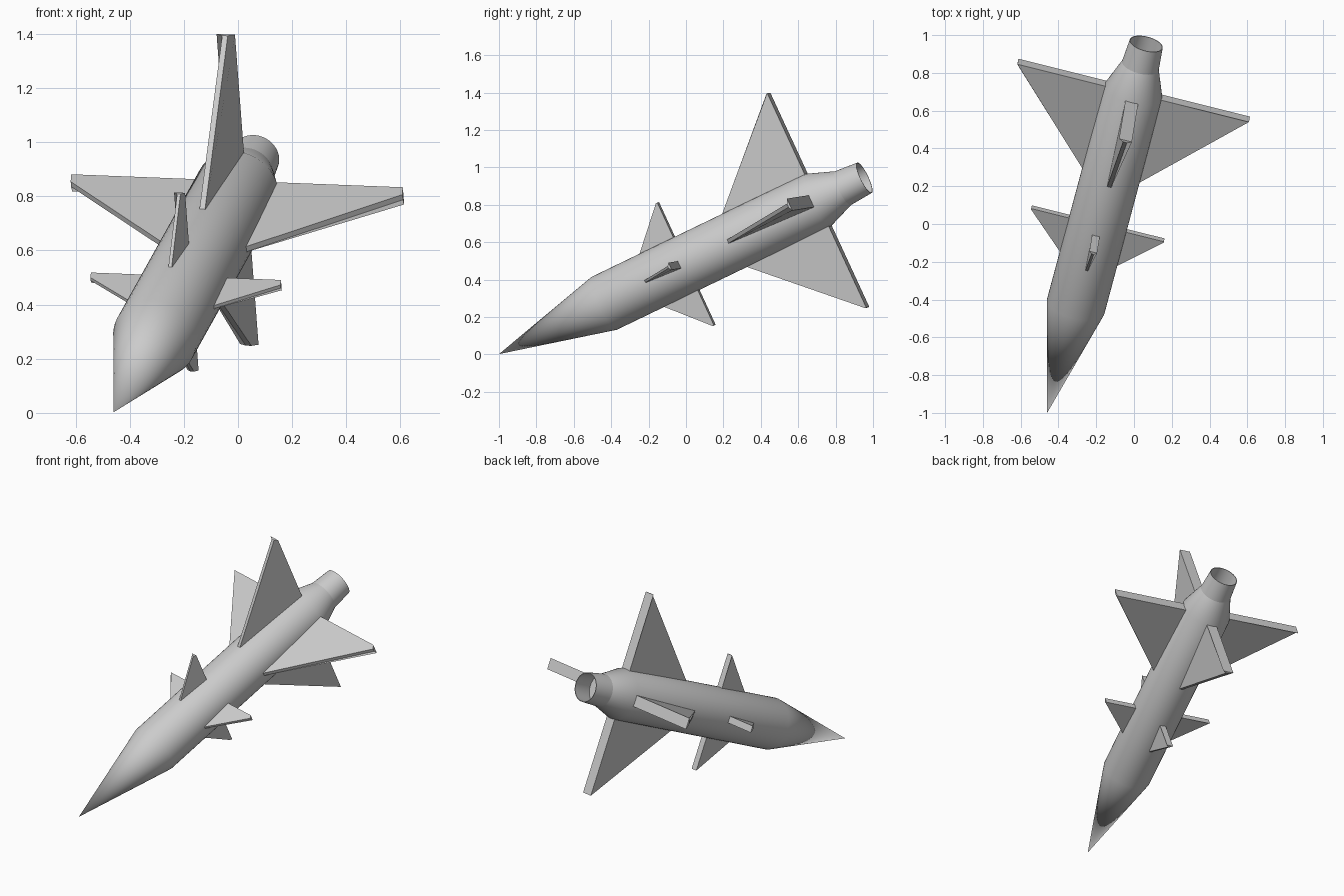
import bpy, bmesh, math
from mathutils import Vector, Matrix

if "Cube" in bpy.data.objects:
    bpy.data.objects.remove(bpy.data.objects["Cube"])

# Flight axis, with a slight roll: local X = fin right, Y = towards tail, Z = fin up
NOSE = Vector((-0.46, -1.0, 0.002))
axis = Vector((0.525, 1.955, 0.943)).normalized()
right = axis.cross(Vector((0, 0, 1))).normalized()
right = Matrix.Rotation(math.radians(2.4), 3, axis) @ right
up = right.cross(axis)
FRAME = Matrix((right, axis, up)).transposed().to_4x4()
FRAME.translation = NOSE


def finish(name, bm, smooth=False):
    bmesh.ops.recalc_face_normals(bm, faces=bm.faces)
    me = bpy.data.meshes.new(name)
    bm.to_mesh(me)
    bm.free()
    ob = bpy.data.objects.new(name, me)
    ob.matrix_world = FRAME
    bpy.context.collection.objects.link(ob)
    if smooth:
        bpy.ops.object.select_all(action='DESELECT')
        ob.select_set(True)
        bpy.context.view_layer.objects.active = ob
        bpy.ops.object.shade_smooth_by_angle(angle=math.radians(35))
    return ob


def lathe(name, profile, steps=48):
    """Spin (distance along axis, radius) points around the axis."""
    bm = bmesh.new()
    vs = [bm.verts.new((r, t, 0)) for t, r in profile]
    es = [bm.edges.new(p) for p in zip(vs, vs[1:])]
    bmesh.ops.spin(bm, geom=vs + es, cent=(0, 0, 0), axis=(0, 1, 0),
                   angle=math.tau, steps=steps, use_duplicate=False)
    bmesh.ops.remove_doubles(bm, verts=bm.verts, dist=1e-5)
    return finish(name, bm, True)


def fin(name, roll, lead, trail, root, tip, thick):
    """Delta fin: wedge section, thin leading edge and blunt trailing edge."""
    bm = bmesh.new()
    thin = thick * 0.15
    # carry the leading edge line inwards so the root sits inside the body
    inner = root - 0.03
    lead_in = lead - (trail - lead) * 0.03 / (tip - root)
    rings = []
    for r, l in ((inner, lead_in), (tip, trail - 0.012)):
        rings.append([bm.verts.new(p) for p in (
            (-thin, l, r), (thin, l, r),
            (thick / 2, trail, r), (-thick / 2, trail, r))])
    a, b = rings
    bm.faces.new(a)
    bm.faces.new(b)
    for i in range(4):
        j = (i + 1) % 4
        bm.faces.new((a[i], a[j], b[j], b[i]))
    bmesh.ops.rotate(bm, verts=bm.verts, cent=(0, 0, 0),
                     matrix=Matrix.Rotation(roll, 3, 'Y'))
    return finish(name, bm)


# Body: cone nose, cylinder, boat tail, closed at the back
lathe("body", [(0, 0), (0.645, 0.157), (1.945, 0.157), (2.10, 0.10), (2.10, 0)])

# Exhaust nozzle: thin open tube
lathe("nozzle", [(2.10, 0.10), (2.232, 0.09), (2.232, 0.086), (2.10, 0.096)])

# Four large tail fins and four small forward fins
for i, side in enumerate(("top", "right", "bottom", "left")):
    roll = i * math.pi / 2
    fin("tail_fin_" + side, roll, 1.44, 1.95, 0.155, 0.632, 0.07)
    fin("forward_fin_" + side, roll, 0.935, 1.145, 0.155, 0.362, 0.042)
